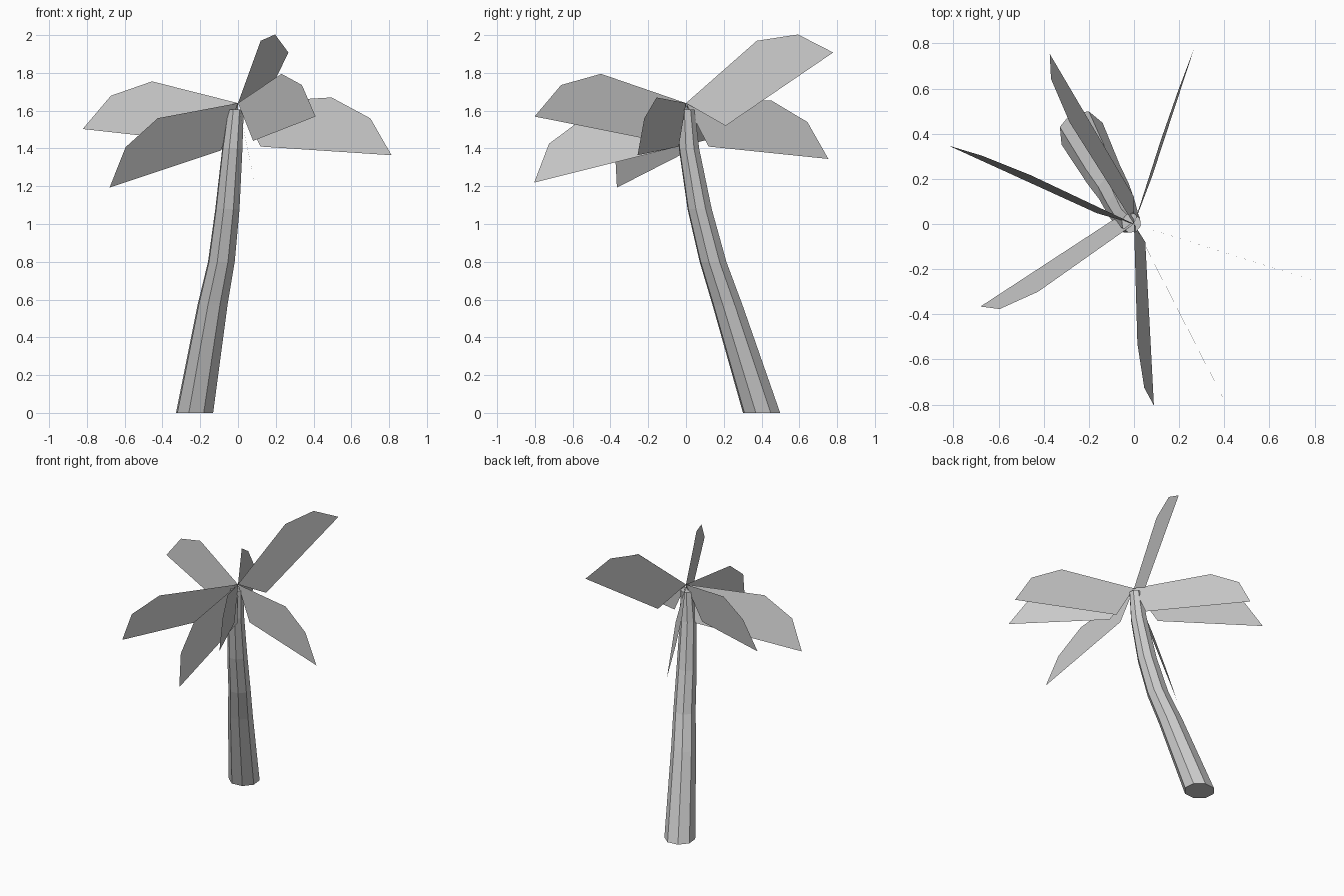
import bpy
import bmesh
from math import cos, sin, radians
from mathutils import Vector

cube = bpy.data.objects.get("Cube")
if cube:
    bpy.data.objects.remove(cube, do_unlink=True)

GREY = (0.6, 0.6, 0.6, 1)
grey = bpy.data.materials.new("plain_grey")
grey.use_nodes = True
grey.diffuse_color = GREY
grey.node_tree.nodes["Principled BSDF"].inputs["Base Color"].default_value = GREY


def finish(name, bm):
    """Turn a bmesh into a flat shaded object."""
    mesh = bpy.data.meshes.new(name)
    bm.to_mesh(mesh)
    bm.free()
    mesh.materials.append(grey)
    obj = bpy.data.objects.new(name, mesh)
    bpy.context.scene.collection.objects.link(obj)
    return obj


# Trunk: eight-sided tube that leans, bends upright and tapers (x, y, z, radius)
RINGS = [
    (-0.23, 0.40, 0.0, 0.103),
    (-0.135, 0.22, 0.57, 0.083),
    (-0.088, 0.143, 0.8, 0.074),
    (-0.056, 0.072, 1.08, 0.067),
    (-0.03, 0.016, 1.4, 0.056),
    (-0.012, 0.004, 1.605, 0.044),
]
SIDES = 8
bm = bmesh.new()
loops = []
for x, y, z, r in RINGS:
    angles = [radians(28 + 360 * k / SIDES) for k in range(SIDES)]
    loops.append([bm.verts.new((x + r * cos(a), y + r * sin(a), z)) for a in angles])
for low, high in zip(loops, loops[1:]):
    for k in range(SIDES):
        n = (k + 1) % SIDES
        bm.faces.new((low[k], low[n], high[n], high[k]))
bm.faces.new(loops[0][::-1])
bm.faces.new(loops[-1])
finish("trunk", bm)

# Fronds: one flat blade shape, each placed by its shoulder and its lower corner
CROWN = Vector((0, 0, 1.64))
FRONDS = {
    "back_left": ((0.12, 0.375, 0.33), (0.08, 0.21, -0.12)),
    "left": ((0.495, -0.156, 0.03), (0.12, -0.038, -0.23)),
    "front_left": ((0.23, -0.45, 0.155), (0.08, -0.155, -0.2)),
    "front": ((0.015, -0.53, -0.07), (0.05, -0.08, -0.24)),
    "front_right": ((-0.425, -0.3, -0.08), (-0.09, 0.02, -0.25)),
    "right": ((-0.455, 0.215, 0.115), (-0.165, 0.048, -0.21)),
    "back_right": ((-0.285, 0.45, 0.015), (0.0, 0.12, -0.23)),
}
for side, (shoulder, corner) in FRONDS.items():
    s, c = Vector(shoulder), Vector(corner)
    outline = [Vector(), c, 1.31 * s + 1.37 * c, 1.29 * s + 0.52 * c, s]
    bm = bmesh.new()
    bm.faces.new([bm.verts.new(CROWN + p) for p in outline])
    finish(side + "_frond", bm)
